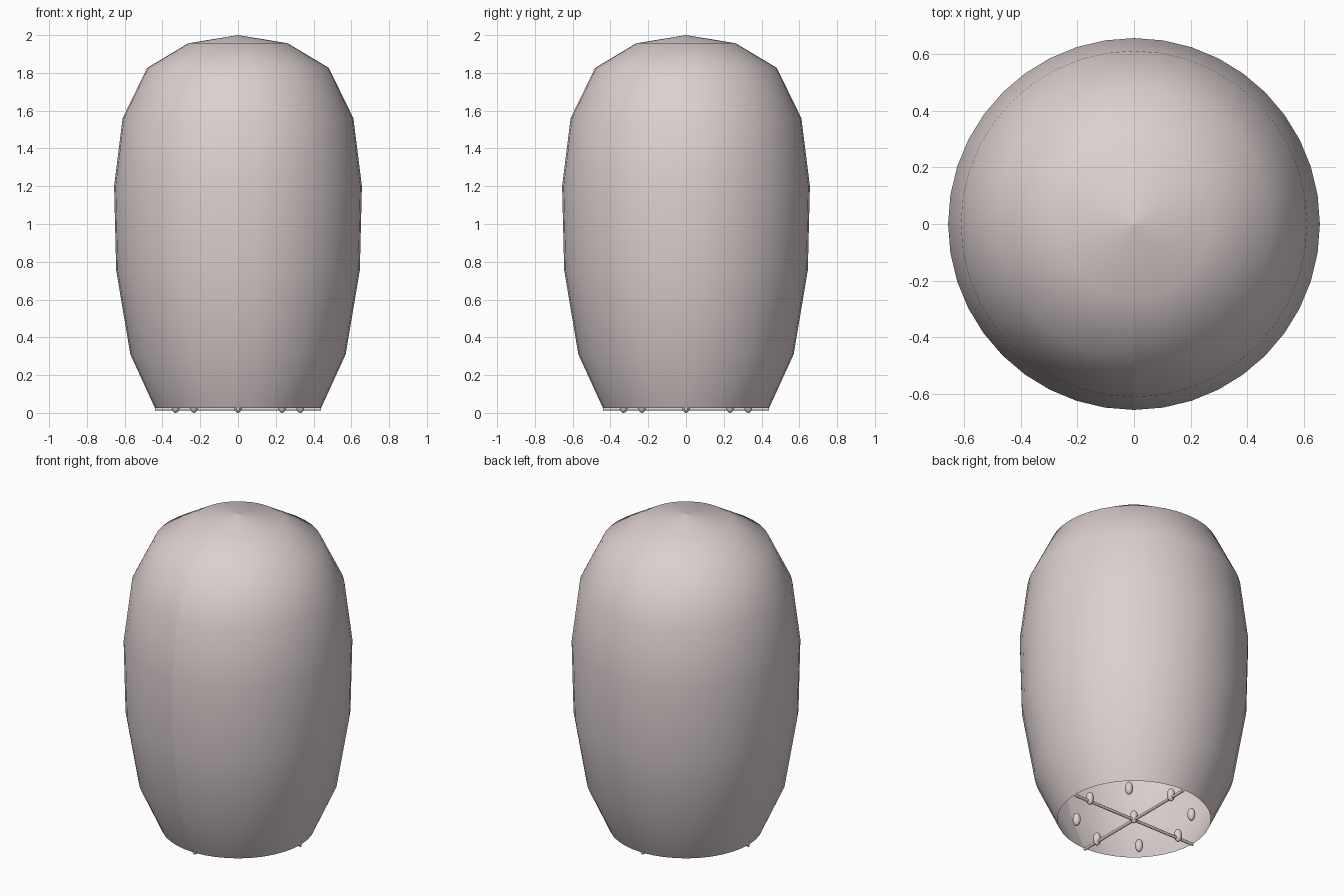
import bpy, bmesh, math
from mathutils import Matrix, Vector

cube = bpy.data.objects.get("Cube")
if cube:
    bpy.data.objects.remove(cube, do_unlink=True)

shell_mat = bpy.data.materials.new("pale rose grey")
colour = (0.72, 0.63, 0.63, 1)
shell_mat.use_nodes = True
shell_mat.diffuse_color = colour
shell_mat.node_tree.nodes["Principled BSDF"].inputs["Base Color"].default_value = colour


def add_object(name, bm):
    """Turn a bmesh into a smooth shaded, coloured object."""
    for face in bm.faces:
        face.smooth = True
    mesh = bpy.data.meshes.new(name)
    bm.to_mesh(mesh)
    bm.free()
    mesh.materials.append(shell_mat)
    obj = bpy.data.objects.new(name, mesh)
    bpy.context.collection.objects.link(obj)
    return obj


# Tall open-bottomed dome, spun from the front with an unwelded seam
PROFILE = [(0.44, 0.026), (0.57, 0.31), (0.645, 0.755), (0.656, 1.2),
           (0.611, 1.56), (0.481, 1.826), (0.263, 1.957), (0, 2)]
bm = bmesh.new()
verts = [bm.verts.new((0, -r, z)) for r, z in PROFILE]
edges = [bm.edges.new(pair) for pair in zip(verts, verts[1:])]
bmesh.ops.spin(bm, geom=verts + edges, cent=(0, 0, 0), axis=(0, 0, 1),
               angle=math.tau, steps=40, use_merge=False)
bm.normal_update()
outward = sum(f.normal.dot(f.calc_center_median() - Vector((0, 0, 1))) for f in bm.faces)
if outward < 0:
    bmesh.ops.reverse_faces(bm, faces=bm.faces[:])
add_object("dome_shell", bm)

# Two thin rods crossing the opening
for name, axis in (("cross_rod_side", "Y"), ("cross_rod_front", "X")):
    bm = bmesh.new()
    turn = Matrix.Rotation(math.pi / 2, 4, axis)
    bmesh.ops.create_cone(bm, cap_ends=True, segments=12, radius1=0.009, radius2=0.009,
                          depth=0.88, matrix=Matrix.Translation((0, 0, 0.021)) @ turn)
    rod = add_object(name, bm)
    bpy.ops.object.select_all(action="DESELECT")
    rod.select_set(True)
    bpy.context.view_layer.objects.active = rod
    bpy.ops.object.shade_smooth_by_angle()

# Upright beads: one in the middle and a ring of eight
spots = [(0, 0)] + [(0.33 * math.cos(i * math.pi / 4), 0.33 * math.sin(i * math.pi / 4))
                    for i in range(8)]
for i, (x, y) in enumerate(spots):
    bm = bmesh.new()
    bmesh.ops.create_uvsphere(bm, u_segments=16, v_segments=10, radius=1,
                              matrix=Matrix.Translation((x, y, 0.041))
                              @ Matrix.Diagonal((0.023, 0.023, 0.041, 1)))
    add_object("centre_bead" if i == 0 else f"ring_bead_{i}", bm)
